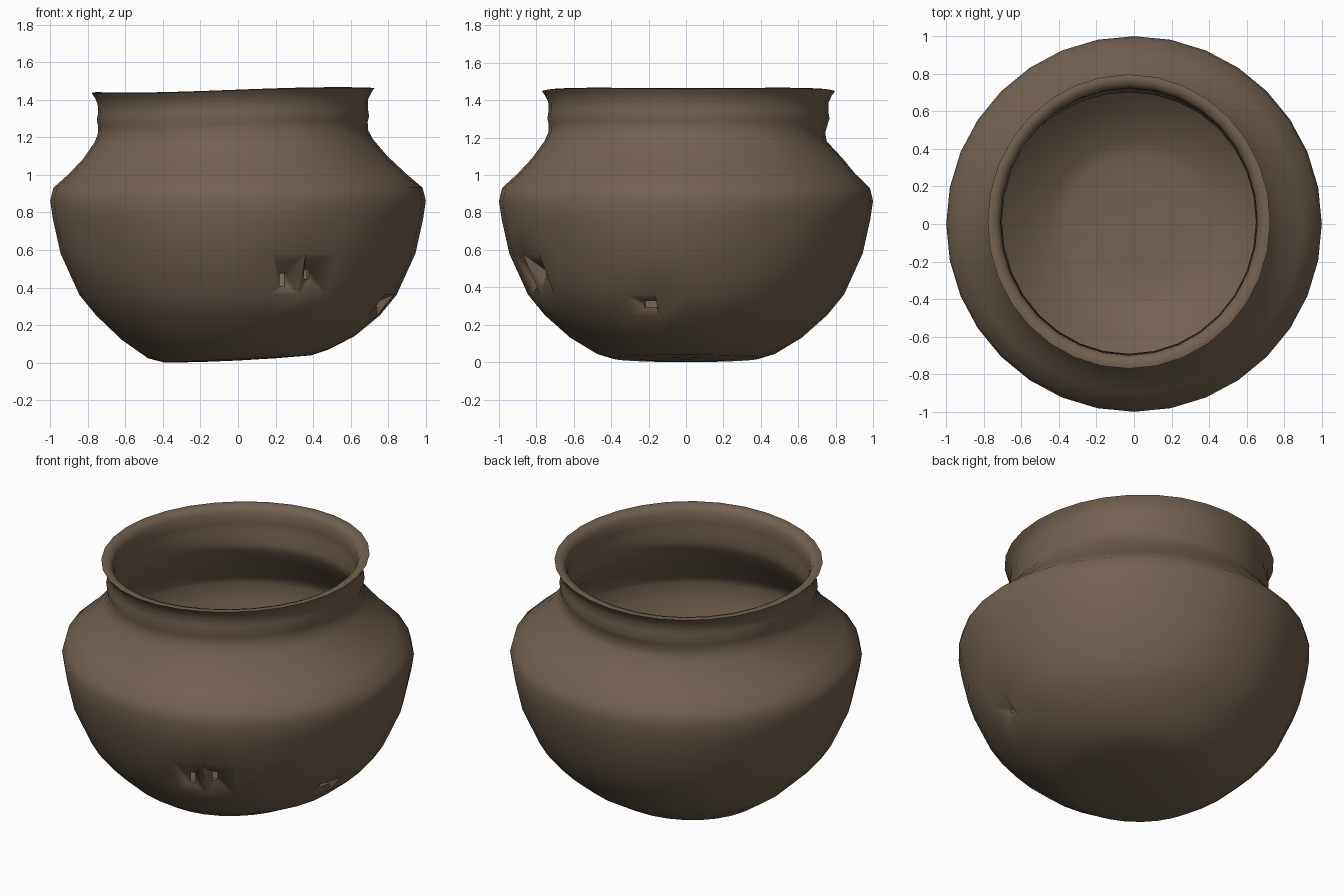
import bpy, bmesh, math
from mathutils import Vector

if "Cube" in bpy.data.objects:
    bpy.data.objects.remove(bpy.data.objects["Cube"])

SIDES = 32

# Radius / height of the outer wall (base to lip) and inner wall (lip to floor)
OUTER = [(0.20, 0.022), (0.39, 0.028), (0.48, 0.055), (0.62, 0.14), (0.755, 0.26),
         (0.845, 0.37), (0.945, 0.59), (0.985, 0.77), (1.0, 0.87), (0.983, 0.94),
         (0.90, 1.015), (0.82, 1.10), (0.755, 1.19), (0.735, 1.235), (0.732, 1.28),
         (0.740, 1.31), (0.733, 1.35), (0.735, 1.40), (0.752, 1.435), (0.768, 1.458)]
INNER = [(0.745, 1.462), (0.715, 1.452), (0.698, 1.42), (0.695, 1.36), (0.700, 1.30), (0.690, 1.24),
         (0.715, 1.18), (0.785, 1.07), (0.865, 0.985), (0.94, 0.91), (0.955, 0.86),
         (0.94, 0.77), (0.90, 0.60), (0.80, 0.39), (0.71, 0.285), (0.58, 0.18),
         (0.45, 0.10), (0.37, 0.075), (0.20, 0.07)]


def smooth(a, b, v):
    t = max(0.0, min(1.0, (v - a) / (b - a)))
    return t * t * (3 - 2 * t)


def place(r, z, ang):
    """Point on the hand-thrown wall: neck leans and is slightly oval, base is tilted."""
    s, c = math.sin(ang), -math.cos(ang)          # angle 0 faces the front
    neck = smooth(0.93, 1.25, z)
    base = 1 - smooth(0.03, 0.2, z)
    x = r * s * (1 - 0.02 * neck) - 0.027 * neck
    y = r * c * (1 + 0.02 * neck) + 0.013 * neck
    # neck foot is pinched on the back side
    pinch = math.exp(-((z - 1.20) / 0.05) ** 2) * max(0.0, c) ** 3
    y -= 0.03 * pinch
    zz = z + neck * (0.022 * x + 0.004 * math.sin(3 * ang)) + base * 0.05 * x
    return Vector((x, y, zz))


clay = bpy.data.materials.new("brown clay")
clay.diffuse_color = (0.17, 0.122, 0.083, 1)
clay.use_nodes = True
clay.node_tree.nodes["Principled BSDF"].inputs["Base Color"].default_value = clay.diffuse_color

bm = bmesh.new()
profile = OUTER + INNER
rings = [[bm.verts.new(place(r, z, 2 * math.pi * i / SIDES)) for i in range(SIDES)]
         for r, z in profile]
quads = {}
for j in range(len(rings) - 1):
    for i in range(SIDES):
        k = (i + 1) % SIDES
        quads[j, i] = bm.faces.new((rings[j][i], rings[j][k], rings[j + 1][k], rings[j + 1][i]))

# Close the base and the inside floor
for ring, z, flip in ((rings[0], 0.02, True), (rings[-1], 0.07, False)):
    mid = bm.verts.new((0, 0, z))
    for i in range(SIDES):
        a, b = ring[i], ring[(i + 1) % SIDES]
        bm.faces.new((b, a, mid) if flip else (a, b, mid))


def pierce(outer_row, inner_row, col, target, half_w, half_h, depth):
    """Pinched hole: two wall faces are drawn to a small opening and joined through."""
    radial = Vector((target[0], target[1], 0)).normalized()
    side = Vector((-radial.y, radial.x, 0))
    center = Vector(target)
    loops = []
    for row, push in ((outer_row, depth), (inner_row, depth + 0.03)):
        face = quads[row, col]
        corners = list(face.verts)
        mid = face.calc_center_median()
        bm.faces.remove(face)
        small = []
        for v in corners:
            d = v.co - mid
            su = 1 if d.dot(side) > 0 else -1
            sv = 1 if d.z > 0 else -1
            small.append(bm.verts.new(center + side * su * half_w
                                      + Vector((0, 0, sv * half_h)) - radial * push))
        for n in range(4):
            m = (n + 1) % 4
            bm.faces.new((corners[n], corners[m], small[m], small[n]))
        loops.append(small)
    # short tunnel between both openings
    out, inn = loops
    pair = [min(inn, key=lambda w: (w.co - v.co).length) for v in out]
    for n in range(4):
        m = (n + 1) % 4
        bm.faces.new((out[n], out[m], pair[m], pair[n]))


def wall_point(r, z, deg):
    return place(r, z, math.radians(deg))


inner_at = {row: len(OUTER) + n for row, n in ((5, 12), (4, 13))}
pierce(5, inner_at[5], 1, wall_point(0.875, 0.45, 16.7), 0.018, 0.034, 0.05)
pierce(5, inner_at[5], 2, wall_point(0.885, 0.48, 25.8), 0.016, 0.026, 0.05)
pierce(4, inner_at[4], 6, wall_point(0.805, 0.32, 75.5), 0.035, 0.016, 0.05)

bmesh.ops.recalc_face_normals(bm, faces=bm.faces)
low = min(v.co.z for v in bm.verts)
for v in bm.verts:
    v.co.z -= low
mesh = bpy.data.meshes.new("clay_pot")
bm.to_mesh(mesh)
bm.free()
mesh.materials.append(clay)
pot = bpy.data.objects.new("clay_pot", mesh)
bpy.context.collection.objects.link(pot)

# Smooth pottery surface with crisp hole edges
bpy.context.view_layer.objects.active = pot
pot.select_set(True)
bpy.ops.object.shade_smooth_by_angle(angle=math.radians(60))
